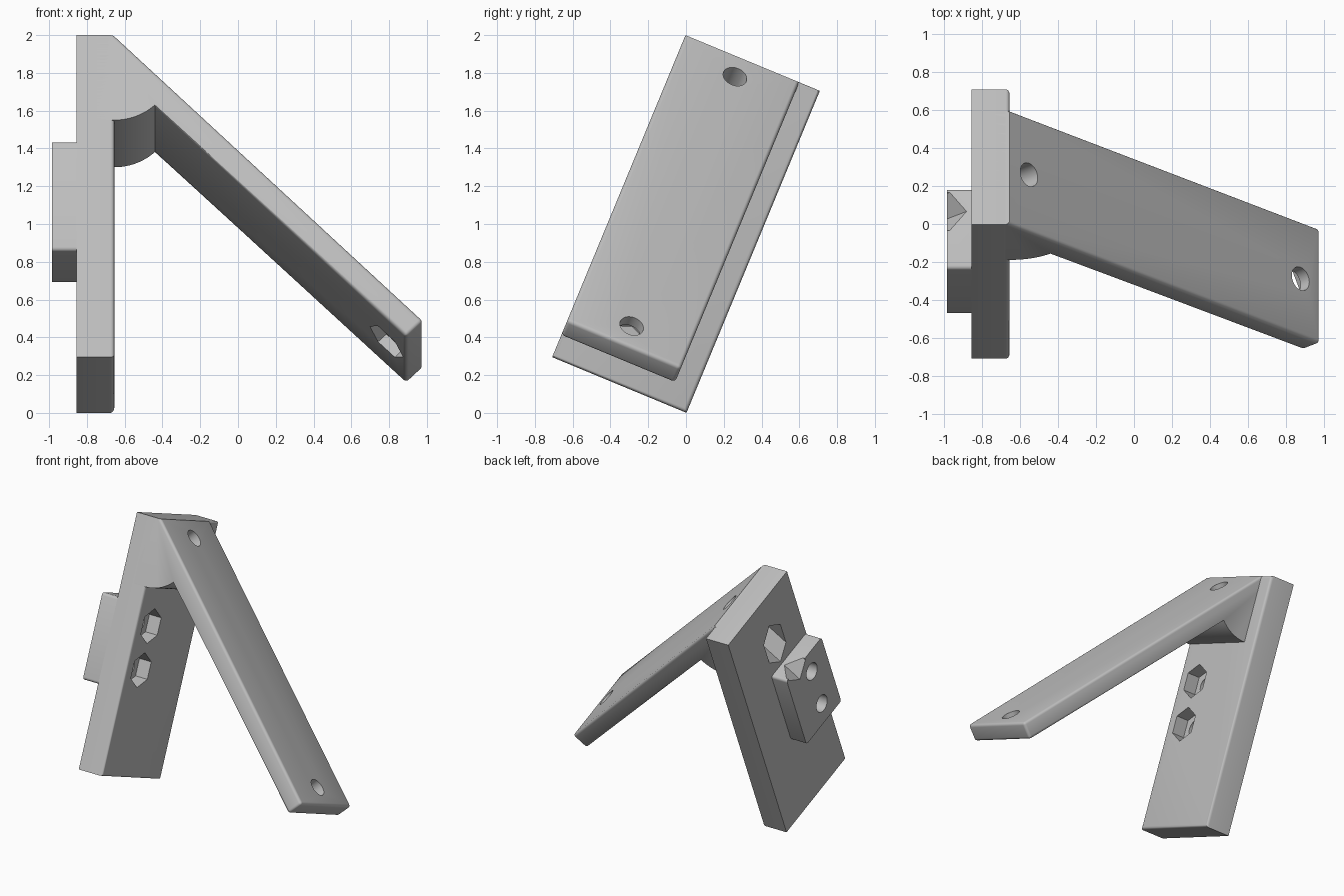
import bpy, bmesh, math
from mathutils import Matrix, Vector

cube = bpy.data.objects.get("Cube")
if cube:
    bpy.data.objects.remove(cube)

grey = bpy.data.materials.new("plain_grey")
grey.use_nodes = True
colour = (0.52, 0.52, 0.52, 1)
grey.diffuse_color = colour
grey.node_tree.nodes["Principled BSDF"].inputs["Base Color"].default_value = colour

X, Y, Z = Vector((1, 0, 0)), Vector((0, 1, 0)), Vector((0, 0, 1))
DIAG = Vector((-1, 0, -1)).normalized()      # downwards through the arm
ALONG = Vector((1, 0, -1)).normalized()      # along the arm
FRONT, ARM_BACK = -0.385, 0.267
HOLE, NUT = 0.065, 0.125


def prism(name, points, a, b, axis, start, end, origin=(0, 0, 0), edge_rule=None, radius=0.02):
    """Extrude a 2D outline along an axis and round the edges picked by a rule."""
    bm = bmesh.new()
    o = Vector(origin)
    rings = [[bm.verts.new(o + a * p + b * q + axis * d) for p, q in points] for d in (start, end)]
    bm.faces.new(rings[0])
    bm.faces.new(rings[1])
    n = len(points)
    for i in range(n):
        j = (i + 1) % n
        bm.faces.new((rings[0][i], rings[0][j], rings[1][j], rings[1][i]))
    bmesh.ops.recalc_face_normals(bm, faces=bm.faces)
    if edge_rule:
        edges = [e for e in bm.edges if edge_rule(e.verts[0].co, e.verts[1].co)]
        bmesh.ops.bevel(bm, geom=edges, offset=radius, segments=4, profile=0.5, affect='EDGES')
    mesh = bpy.data.meshes.new(name)
    bm.to_mesh(mesh)
    bm.free()
    mesh.materials.append(grey)
    obj = bpy.data.objects.new(name, mesh)
    bpy.context.collection.objects.link(obj)
    return obj


def rect(x0, x1, z0, z1):
    return [(x0, z0), (x1, z0), (x1, z1), (x0, z1)]


def ring(n, r):
    return [(r * math.cos(math.tau * i / n), r * math.sin(math.tau * i / n)) for i in range(n)]


# Upright plate, rounded around its inner face
plate = prism("plate", rect(-0.855, -0.655, -0.9225, 0.9225), X, Z, Y, FRONT, -FRONT,
              edge_rule=lambda p, q: min(p.x, q.x) > -0.66)

# Sloping arm with a curved gusset underneath its root
sweep = math.asin(0.215 / 0.309)
gusset = [(-0.655 + 0.309 * math.sin(sweep * i / 12), 0.745 - 0.309 * math.cos(sweep * i / 12))
          for i in range(12, -1, -1)]
profile = [(-0.75, 0.9225), (-0.655, 0.9225), (0.98, -0.7125), (0.89, -0.8025)]
profile += gusset + [(-0.75, 0.436)]
arm = prism("arm", profile, X, Z, Y, FRONT, ARM_BACK,
            edge_rule=lambda p, q: (p.x + q.x) / 2 > -0.3)

# Mounting block on the outer face
block = prism("mounting_block", rect(-0.985, -0.855, -0.31, 0.315), X, Z, Y, FRONT, 0.07,
              edge_rule=lambda p, q: abs(p.x - q.x) > 0.1, radius=0.02)

# Bolt holes and hexagonal nut pockets
cutters = []


def bolt(origin, along, axis, length, seat):
    side = axis.cross(along)
    cutters.append(prism("hole_cutter", ring(32, HOLE), along, side, axis, -0.1, length, origin))
    cutters.append(prism("nut_cutter", ring(6, NUT), along, side, axis, seat, length + 0.01, origin))


mid = (FRONT + ARM_BACK) / 2
bolt((0.876, mid, -0.609), ALONG, DIAG, 0.25, 0.065)
bolt((-0.5525, mid, 0.82), ALONG, DIAG, 0.9, 0.2)
for z in (0.16, -0.156):
    bolt((-0.985, -0.195, z), Z, X, 0.4, 0.23)

parts = [plate, arm, block]
targets = {plate: cutters[2:], arm: cutters[:4], block: cutters[2:]}
for part in parts:
    bpy.context.view_layer.objects.active = part
    for cutter in targets[part]:
        mod = part.modifiers.new("cut", 'BOOLEAN')
        mod.operation = 'DIFFERENCE'
        mod.solver = 'EXACT'
        mod.object = cutter
        bpy.ops.object.modifier_apply(modifier=mod.name)
for cutter in cutters:
    bpy.data.objects.remove(cutter)

# Tilt the whole bracket and shade it
tilt = Matrix.Translation((0, 0, 1)) @ Matrix.Rotation(math.radians(-22.5), 4, 'X')
bpy.ops.object.select_all(action='DESELECT')
for part in parts:
    part.data.transform(tilt)
    part.select_set(True)
bpy.context.view_layer.objects.active = plate
bpy.ops.object.shade_smooth_by_angle(angle=math.radians(30))
